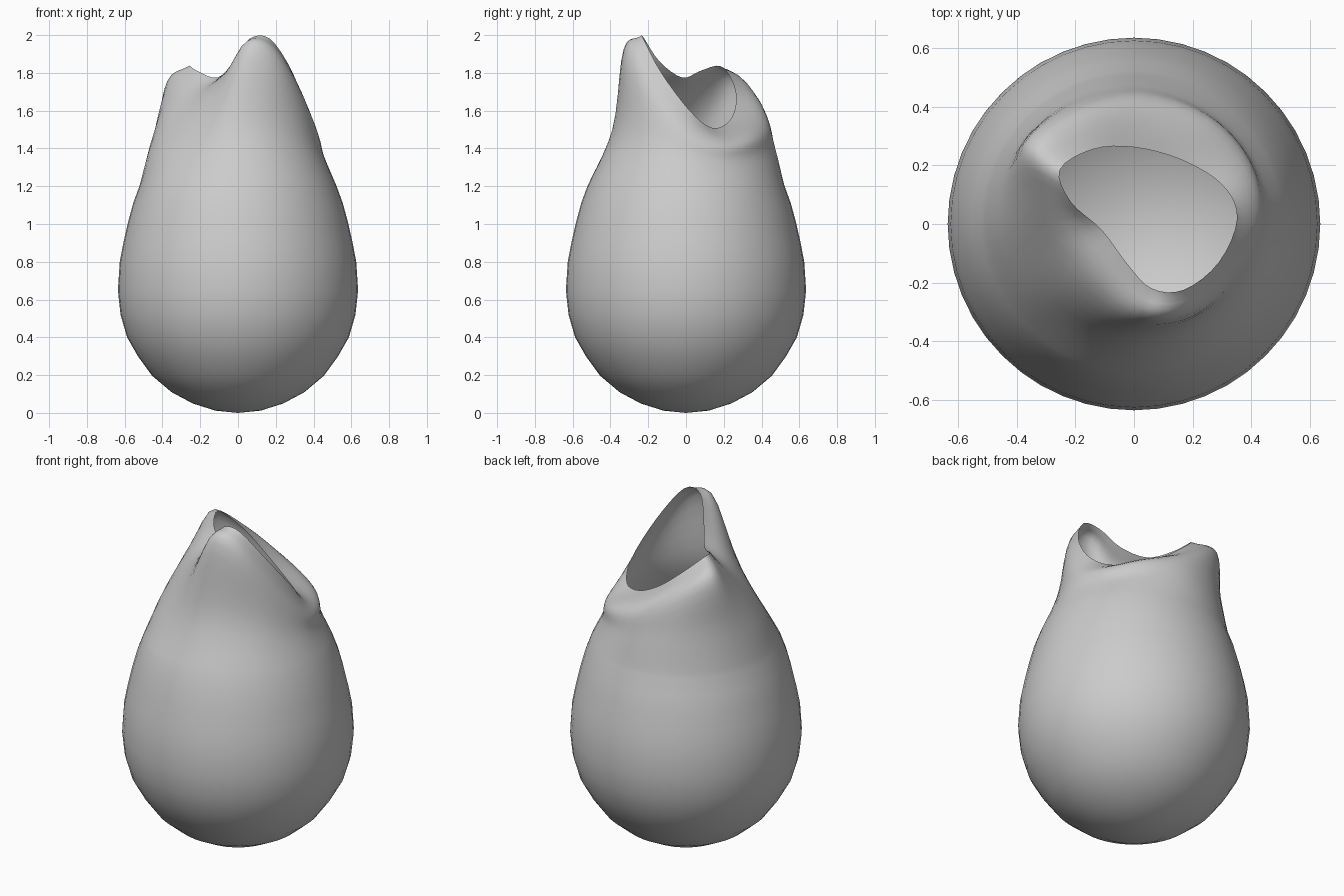
import bpy, bmesh, math
from mathutils import Vector

if "Cube" in bpy.data.objects:
    bpy.data.objects.remove(bpy.data.objects["Cube"])

SUB = 4   # columns per 30 degree control column
# round body profile: radius, height
body = [(0.12, 0.012), (0.24, 0.05), (0.352, 0.11), (0.455, 0.197), (0.53, 0.30),
        (0.587, 0.40), (0.622, 0.52), (0.636, 0.65), (0.626, 0.80), (0.607, 0.90),
        (0.582, 1.01), (0.555, 1.11), (0.522, 1.20)]
# neck: radius, height for every 30 degrees from +x
neck = [(.455, 1.36), (.46, 1.33), (.46, 1.36), (.472, 1.40), (.478, 1.43), (.475, 1.47),
        (.46, 1.42), (.425, 1.40), (.40, 1.42), (.39, 1.50), (.40, 1.50), (.43, 1.43)]
# rounded shoulder just outside the mouth
shoulder = [(.425, .01, 1.47), (.39, .20, 1.42), (.25, .35, 1.46), (.02, .42, 1.54),
            (-.20, .385, 1.66), (-.365, .27, 1.76), (-.34, .10, 1.71), (-.24, -.09, 1.66),
            (-.10, -.24, 1.74), (.04, -.325, 1.92), (.20, -.305, 1.87), (.335, -.18, 1.68)]
# mouth edge
rim = [(.352, .02, 1.60), (.30, .135, 1.51), (.16, .22, 1.535), (0, .262, 1.62),
       (-.14, .255, 1.73), (-.253, .185, 1.835), (-.215, .075, 1.81), (-.11, -.02, 1.775),
       (-.02, -.14, 1.86), (.06, -.220, 1.98), (.17, -.225, 1.98), (.29, -.13, 1.80)]


def spline(a, b, c, d, t):
    return 0.5 * (2 * b + (c - a) * t + (2 * a - 5 * b + 4 * c - d) * t * t
                  + (3 * b - a - 3 * c + d) * t ** 3)


def polar(r, deg, z):
    a = math.radians(deg)
    return Vector((r * math.cos(a), r * math.sin(a), z))


def around(ring):
    p = [Vector(v) for v in ring]
    n = len(p)
    return [spline(p[i - 1], p[i], p[(i + 1) % n], p[(i + 2) % n], k / SUB)
            for i in range(n) for k in range(SUB)]


N = 12 * SUB
rings = [[polar(r, i * 360 / N, z) for i in range(N)] for r, z in body]

# blend the round body into the uneven mouth
ctrl = rings[-2:] + [around([polar(r, 30 * i, z) for i, (r, z) in enumerate(neck)]),
                     around(shoulder), around(rim)]
ctrl.append([2 * a - b for a, b in zip(ctrl[-1], ctrl[-2])])
for j in range(1, 4):
    for k in range(1, 6):
        rings.append([spline(*(ctrl[j + m][i] for m in (-1, 0, 1, 2)), k / 5)
                      for i in range(N)])

# skin the rings, closed at the bottom and open at the mouth
bm = bmesh.new()
base = bm.verts.new((0, 0, 0))
grid = [[bm.verts.new(p) for p in ring] for ring in rings]
for i in range(N):
    k = (i + 1) % N
    bm.faces.new((base, grid[0][k], grid[0][i]))
    for lo, hi in zip(grid, grid[1:]):
        bm.faces.new((lo[i], lo[k], hi[k], hi[i]))
for f in bm.faces:
    f.smooth = True
mesh = bpy.data.meshes.new("open_pod")
bm.to_mesh(mesh)
bm.free()
pod = bpy.data.objects.new("open_pod", mesh)
bpy.context.collection.objects.link(pod)
